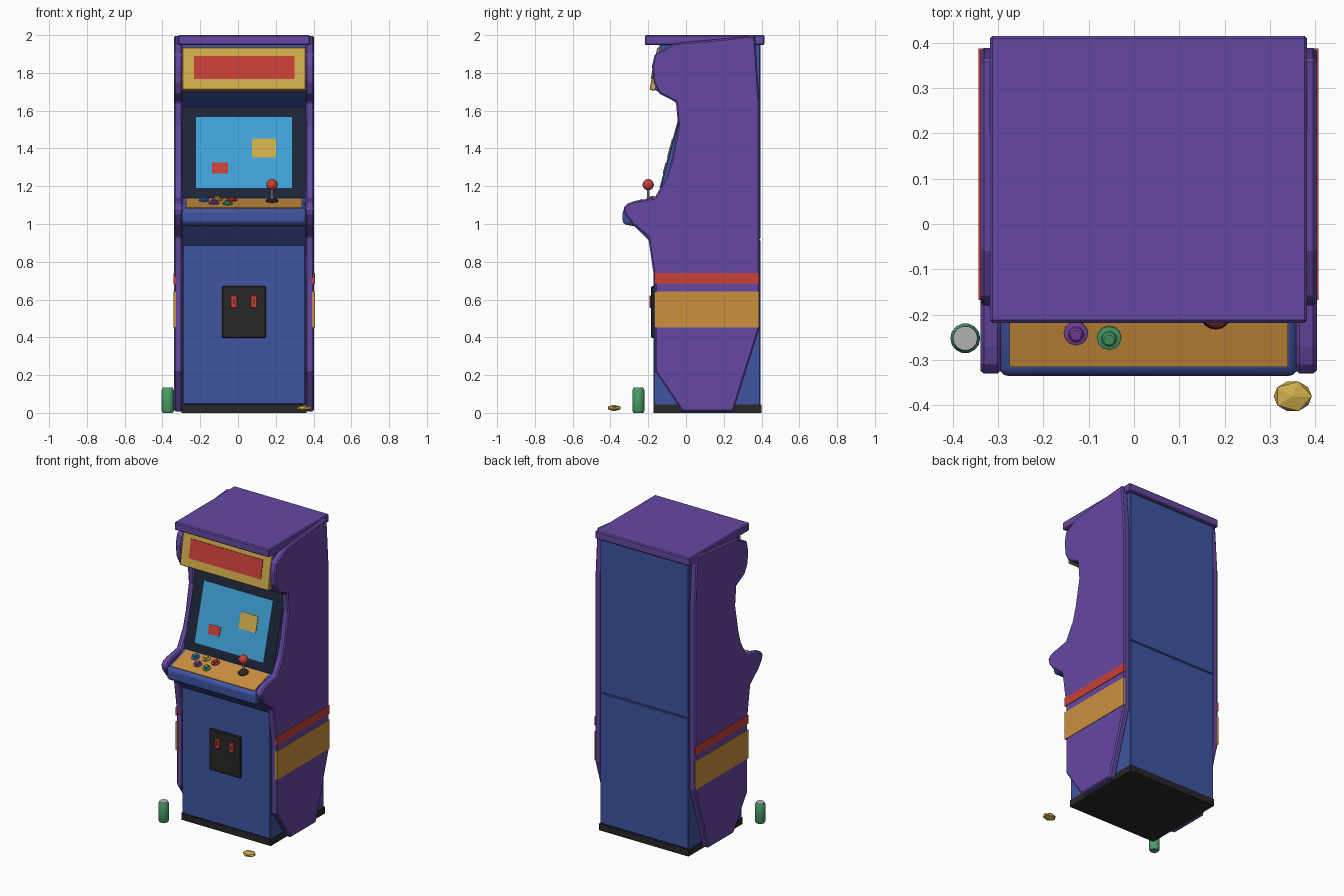
import bpy, bmesh, math

if "Cube" in bpy.data.objects:
    bpy.data.objects.remove(bpy.data.objects["Cube"])

CX = 0.032   # centre line of the cabinet


def mat(name, r, g, b):
    m = bpy.data.materials.new(name)
    m.diffuse_color = (r, g, b, 1)
    m.use_nodes = True
    m.node_tree.nodes["Principled BSDF"].inputs["Base Color"].default_value = m.diffuse_color
    return m


PURPLE = mat("purple", .13, .065, .36)
BLUE = mat("blue", .05, .09, .36)
BLACK = mat("black", .02, .02, .022)
NAVY = mat("navy", .012, .018, .04)
CYAN = mat("cyan", .05, .36, .68)
RED = mat("red", .58, .05, .04)
YELLOW = mat("yellow", .62, .42, .07)
ORANGE = mat("orange", .6, .28, .05)
GREEN = mat("green", .07, .36, .14)
GREY = mat("grey", .45, .45, .45)
VIOLET = mat("violet", .2, .06, .36)
BUTTON_BLUE = mat("button_blue", .03, .16, .5)


def make(name, verts, faces, m, bevel=0):
    me = bpy.data.meshes.new(name)
    me.from_pydata(verts, [], faces)
    bm = bmesh.new()
    bm.from_mesh(me)
    bmesh.ops.recalc_face_normals(bm, faces=bm.faces)
    bm.to_mesh(me)
    bm.free()
    me.materials.append(m)
    ob = bpy.data.objects.new(name, me)
    bpy.context.collection.objects.link(ob)
    if bevel:
        b = ob.modifiers.new("bevel", "BEVEL")
        b.width = bevel
        b.segments = 3 if bevel > .01 else 1
        b.limit_method = "ANGLE"
        b.angle_limit = math.radians(40)
    return ob


def prism(name, pts, x0, x1, m, bevel=0):
    """Extrude a (y, z) profile from x0 to x1."""
    n = len(pts)
    verts = [(x, y, z) for x in (x0, x1) for y, z in pts]
    faces = [list(range(n)), list(range(n, 2 * n))]
    faces += [(i, (i + 1) % n, n + (i + 1) % n, n + i) for i in range(n)]
    return make(name, verts, faces, m, bevel)


def box(name, x0, x1, y0, y1, z0, z1, m, bevel=0):
    return prism(name, [(y0, z0), (y1, z0), (y1, z1), (y0, z1)], x0, x1, m, bevel)


def plate(name, x0, x1, line, z0, z1, rise, m, back=.012, bevel=0):
    """Slab lying on a sloped line (y as a function of z), standing out by rise."""
    a, b = (line(z0), z0), (line(z1), z1)
    dy, dz = b[0] - a[0], b[1] - a[1]
    k = math.hypot(dy, dz)
    n = (-dz / k, dy / k)
    off = lambda p, t: (p[0] + n[0] * t, p[1] + n[1] * t)
    return prism(name, [off(a, -back), off(b, -back), off(b, rise), off(a, rise)], x0, x1, m, bevel)


def lathe(name, prof, loc, m, seg=12, tilt=0):
    """Revolve an (r, z) profile around the z axis."""
    verts = [(r * math.cos(2 * math.pi * i / seg), r * math.sin(2 * math.pi * i / seg), z)
             for r, z in prof for i in range(seg)]
    faces = [(k * seg + i, k * seg + (i + 1) % seg, (k + 1) * seg + (i + 1) % seg, (k + 1) * seg + i)
             for k in range(len(prof) - 1) for i in range(seg)]
    faces += [list(range(seg)), list(range((len(prof) - 1) * seg, len(prof) * seg))]
    ob = make(name, verts, faces, m)
    ob.location = loc
    ob.rotation_euler.x = tilt
    return ob


def smooth(ob, angle=40):
    bpy.ops.object.select_all(action="DESELECT")
    ob.select_set(True)
    bpy.context.view_layer.objects.active = ob
    bpy.ops.object.shade_smooth_by_angle(angle=math.radians(angle))


XL, XR = CX - .328, CX + .328

# Main body and plinth
prism("body", [(-.165, .03), (.388, .03), (.388, 1.98), (-.14, 1.955), (-.165, 1.71), (-.015, 1.62),
               (-.145, 1.14), (-.28, 1.07), (-.285, 1.0), (-.18, .895), (-.165, .88)], XL, XR, BLUE)
box("plinth", XL - .002, XR + .002, -.172, .4, 0, .045, BLACK)
box("front_panel", XL + .003, XR - .003, -.172, -.15, .045, .893, BLUE, .004)
box("lower_back_panel", XL, XR, .37, .394, .045, .915, BLUE, .004)
box("upper_back_panel", XL, XR, .37, .394, .92, 1.95, BLUE, .004)

# Shaped side panels with stripes
SIDE = [(.365, 1.997), (.388, 1.66), (.388, .445), (.25, .008), (-.02, .008), (-.165, .222), (-.165, .69),
        (-.2, .93), (-.285, 1.0), (-.323, 1.05), (-.332, 1.085), (-.31, 1.108), (-.27, 1.122), (-.165, 1.14),
        (-.102, 1.25), (-.075, 1.344), (-.042, 1.52), (-.053, 1.645), (-.14, 1.69), (-.172, 1.75),
        (-.18, 1.835), (-.165, 1.9), (-.06, 1.957)]
for s, side in ((-1, "left"), (1, "right")):
    prism(side + "_side_panel", SIDE, CX + s * .325, CX + s * .371, PURPLE, .008)
    for nm, z0, z1, m in (("red", .683, .74, RED), ("orange", .452, .642, ORANGE)):
        box(f"{side}_{nm}_stripe", CX + s * .36, CX + s * .3745, -.168, .387, z0, z1, m)

# Top cap
box("top_cap", CX - .35, CX + .35, -.218, .415, 1.947, 2.0, PURPLE, .006)

# Marquee
sign = lambda z: -.193 + (z - 1.71) * .18
plate("marquee", XL, XR, sign, 1.71, 1.935, 0, YELLOW, back=.03, bevel=.004)
plate("marquee_panel", -.233, .298, sign, 1.767, 1.89, .004, RED)

# Screen
glass = lambda z: -.15 + (z - 1.14) * .27
plate("screen_bezel", XL, XR, glass, 1.13, 1.62, 0, NAVY)
plate("screen", -.222, .286, glass, 1.19, 1.566, .004, CYAN)
plate("screen_yellow_block", .074, .2, glass, 1.35, 1.45, .008, YELLOW)
plate("screen_red_block", -.137, -.053, glass, 1.265, 1.323, .008, RED)

# Control deck
top = lambda y: 1.077 + .3 * (y + .335)
smooth(prism("control_deck", [(-.13, top(-.13)), (-.335, top(-.335)), (-.335, 1.0), (-.285, .99), (-.13, .99)],
             XL, XR, BLUE, .018))
deck = lambda z: -.335 + (z - 1.077) / .3
plate("control_surface", -.274, .34, deck, top(-.314), top(-.14), .004, ORANGE, back=.01)

# Buttons
TILT = math.atan(.3)
for nm, x, y, m in (("blue", -.18, -.19, BUTTON_BLUE), ("yellow", -.108, -.178, YELLOW), ("red", -.033, -.188, RED),
                    ("purple", -.128, -.24, VIOLET), ("green", -.055, -.25, GREEN)):
    lathe(nm + "_button", [(.027, 0), (.027, .007), (.017, .009), (.016, .017), (.012, .02)],
          (x, y, top(y) + .003), m, 12, TILT)

# Joystick
lathe("joystick_base", [(.034, 0), (.03, .008), (.012, .012)], (.18, -.2, top(-.2) + .003), BLACK, 16, TILT)
lathe("joystick_shaft", [(.007, 0), (.007, .09)], (.18, -.2, 1.115), GREY, 10)
bpy.ops.mesh.primitive_uv_sphere_add(segments=16, ring_count=10, radius=.03, location=(.18, -.2, 1.208))
ball = bpy.context.object
ball.name = "joystick_ball"
ball.data.materials.append(RED)
smooth(ball)

# Coin door
box("coin_door", -.085, .147, -.184, -.16, .397, .672, BLACK, .005)
for i, x in enumerate((-.022, .084)):
    box(f"coin_slot_{i}", x - .018, x + .018, -.192, -.18, .555, .622, RED, .003)
    box(f"coin_slit_{i}", x - .003, x + .003, -.194, -.18, .575, .605, BLACK)

# Drink can and loose token on the floor
smooth(lathe("can", [(.026, 0), (.033, .01), (.033, .118), (.027, .132)], (-.372, -.252, 0), GREEN, 14), 50)
lathe("can_lid", [(.027, .128), (.027, .135), (.024, .135)], (-.372, -.252, 0), GREY, 14)
bpy.ops.mesh.primitive_ico_sphere_add(subdivisions=1, radius=1, location=(.35, -.38, .026))
token = bpy.context.object
token.name = "floor_token"
token.scale = (.047, .038, .017)
token.data.materials.append(YELLOW)
